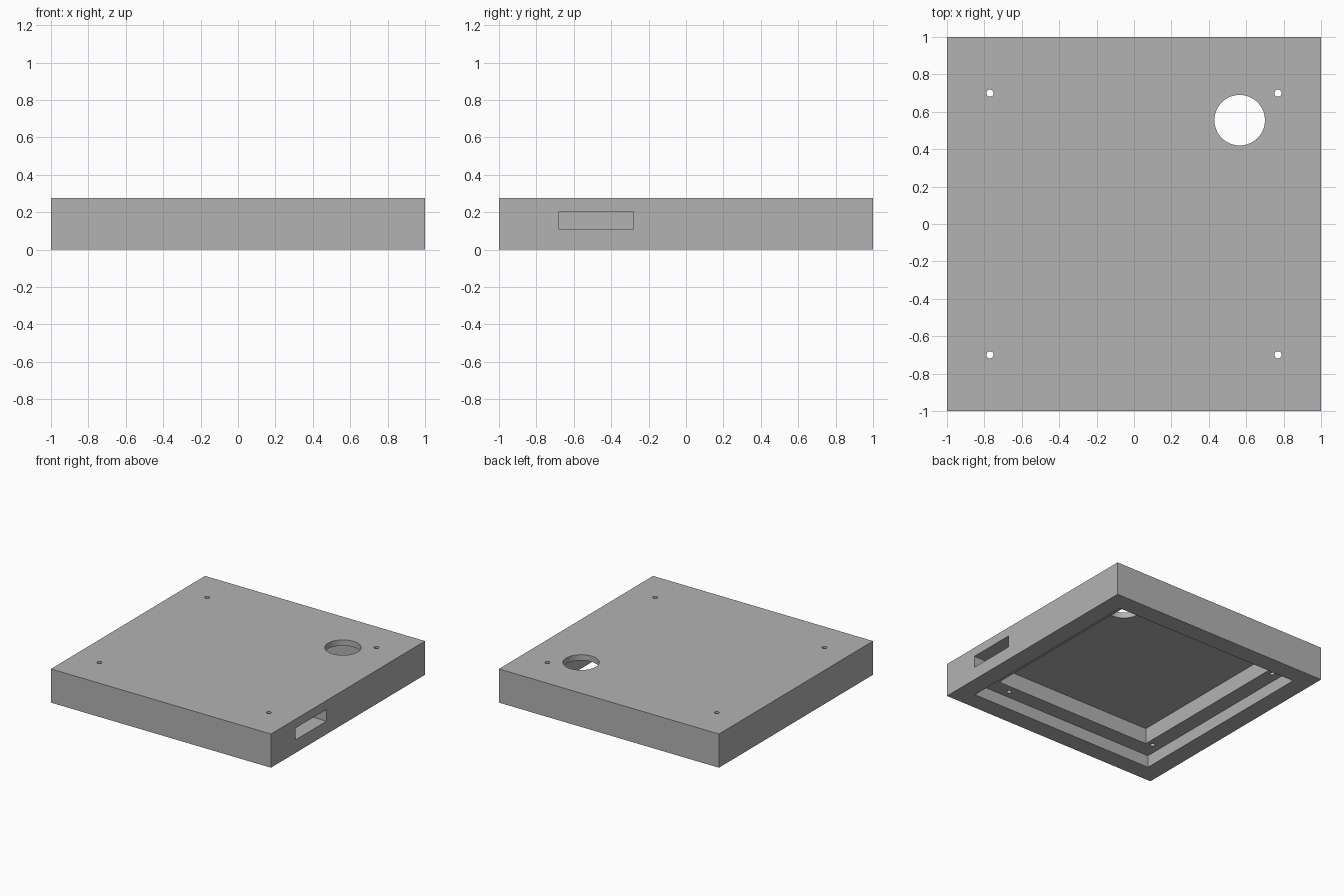
import bpy

# Remove the default cube
default = bpy.data.objects.get("Cube")
if default:
    bpy.data.objects.remove(default, do_unlink=True)

HEIGHT = 0.277
LEDGE_Z = 0.10
CEILING_Z = 0.23

grey = bpy.data.materials.new("plain grey")
grey.use_nodes = True
colour = (0.45, 0.45, 0.45, 1)
grey.diffuse_color = colour
grey.node_tree.nodes["Principled BSDF"].inputs["Base Color"].default_value = colour


def box(name, low, high):
    """Axis-aligned box between two corners."""
    centre = [(a + b) / 2 for a, b in zip(low, high)]
    bpy.ops.mesh.primitive_cube_add(size=1, location=centre)
    ob = bpy.context.object
    ob.name = name
    ob.scale = [b - a for a, b in zip(low, high)]
    bpy.ops.object.transform_apply(location=True, rotation=False, scale=True)
    ob.data.materials.append(grey)
    return ob


def drill(name, x, y, radius, low, high, sides):
    """Vertical cylinder used as a cutter."""
    bpy.ops.mesh.primitive_cylinder_add(
        vertices=sides, radius=radius, depth=high - low,
        location=(x, y, (low + high) / 2))
    ob = bpy.context.object
    ob.name = name
    ob.data.materials.append(grey)
    return ob


def cut(target, cutter):
    """Subtract the cutter, then discard it."""
    cutter.hide_render = True
    mod = target.modifiers.new("cut", "BOOLEAN")
    mod.operation = "DIFFERENCE"
    mod.solver = "EXACT"
    mod.object = cutter
    bpy.context.view_layer.objects.active = target
    bpy.ops.object.modifier_apply(modifier=mod.name)
    bpy.data.objects.remove(cutter, do_unlink=True)


# Outer shell
lid = box("enclosure_lid", (-1, -1, 0), (1, 1, HEIGHT))

# Stepped recess open at the bottom
cut(lid, box("lip_cutter", (-0.85, -0.85, -0.1), (0.85, 0.85, LEDGE_Z)))
cut(lid, box("cavity_cutter", (-0.72, -0.72, 0.05), (0.72, 0.72, CEILING_Z)))

# Side port slot
cut(lid, box("port_cutter", (0.65, -0.68, 0.107), (1.1, -0.28, 0.203)))

# Large round opening in the top
cut(lid, drill("opening_cutter", 0.565, 0.555, 0.135, 0.15, 0.4, 64))

# Four corner screw holes
for sx in (-1, 1):
    for sy in (-1, 1):
        cut(lid, drill("screw_cutter", 0.77 * sx, 0.70 * sy, 0.019, 0.05, 0.4, 24))

# Blind hole in the front ledge
cut(lid, drill("blind_hole_cutter", 0.57, -0.785, 0.019, 0.05, 0.18, 24))

# Smooth hole walls, sharp edges elsewhere
bpy.ops.object.select_all(action="DESELECT")
lid.select_set(True)
bpy.context.view_layer.objects.active = lid
bpy.ops.object.shade_smooth_by_angle()
